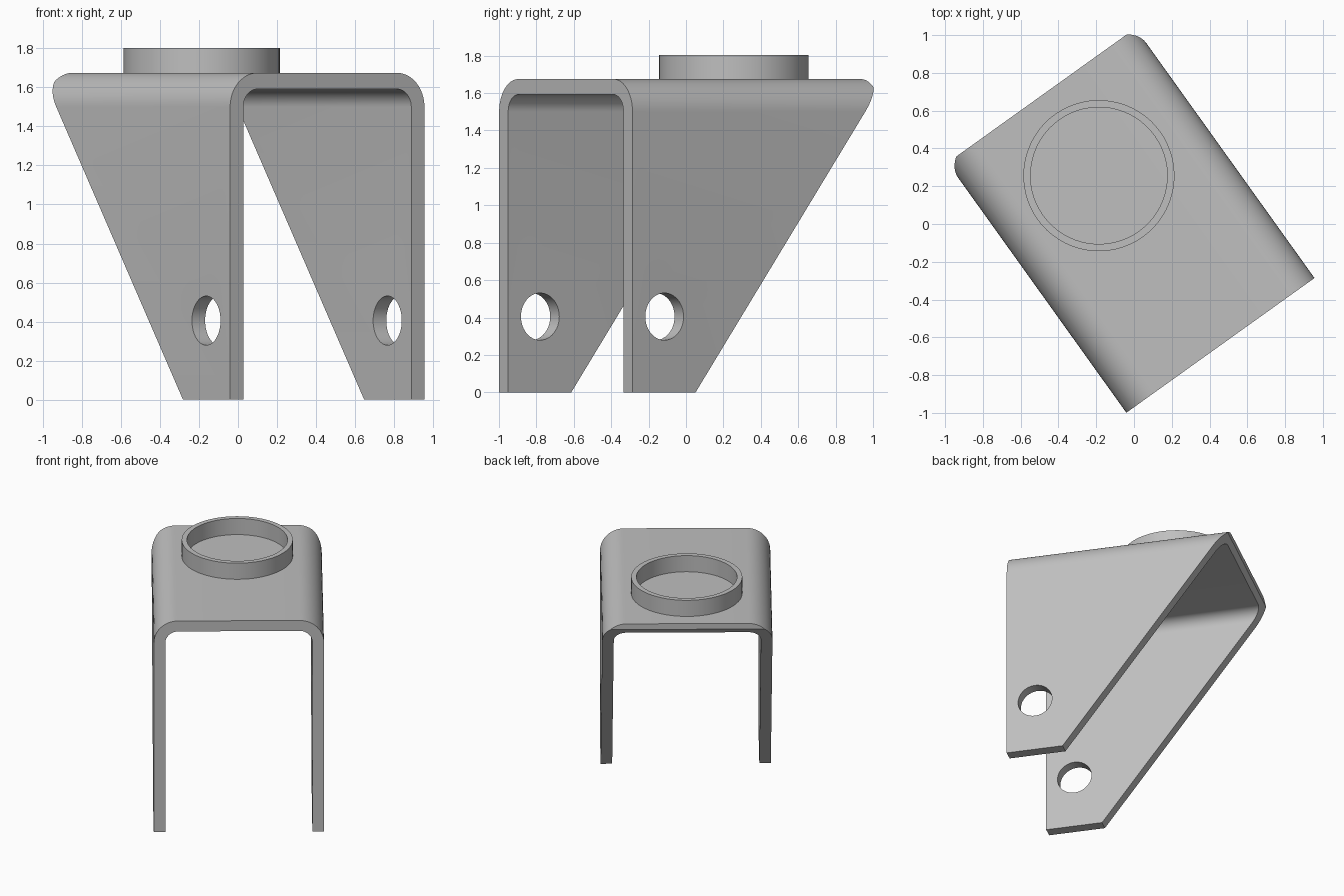
import bpy, bmesh
from math import sin, cos, pi, radians
from mathutils import Matrix, Vector

old = bpy.data.objects.get("Cube")
if old:
    bpy.data.objects.remove(old)

# Main dimensions
HALF, TOP, T, R = 0.6125, 1.675, 0.083, 0.175
LENGTH, FOOT, KNEE = 1.627, 0.415, 1.63
COLLAR_Y, COLLAR_R, COLLAR_IN, COLLAR_TOP = 1.105, 0.40, 0.362, 1.803
PLACE = Matrix.Translation((0.4575, -0.6425, 0)) @ Matrix.Rotation(radians(35.6), 4, 'Z')

steel = bpy.data.materials.new("grey_metal")
steel.use_nodes = True
grey = (0.52, 0.52, 0.52, 1)
steel.diffuse_color = grey
steel.node_tree.nodes["Principled BSDF"].inputs["Base Color"].default_value = grey


def make(name, bm):
    bmesh.ops.recalc_face_normals(bm, faces=bm.faces)
    mesh = bpy.data.meshes.new(name)
    bm.to_mesh(mesh)
    bm.free()
    mesh.materials.append(steel)
    ob = bpy.data.objects.new(name, mesh)
    bpy.context.collection.objects.link(ob)
    ob.matrix_world = PLACE
    return ob


def select(ob):
    bpy.ops.object.select_all(action='DESELECT')
    ob.select_set(True)
    bpy.context.view_layer.objects.active = ob


def arch(half, top, r, steps=12):
    """Inverted U outline from the left foot over the top to the right foot."""
    right = [(half - r + r * cos(a), top - r + r * sin(a))
             for a in (pi / 2 * i / steps for i in range(steps + 1))]
    left = [(-x, z) for x, z in right]
    return [(-half, 0)] + left + right[::-1] + [(half, 0)]


# Bent sheet: U profile extruded backwards
bm = bmesh.new()
outline = arch(HALF, TOP, R) + arch(HALF - T, TOP - T, R - T)[::-1]
face = bm.faces.new([bm.verts.new((x, 0, z)) for x, z in outline])
ext = bmesh.ops.extrude_face_region(bm, geom=[face], use_keep_orig=True)
bmesh.ops.translate(bm, vec=(0, LENGTH, 0),
                    verts=[v for v in ext["geom"] if isinstance(v, bmesh.types.BMVert)])

# Sloping rear cut of both side plates
slope = Vector((0, KNEE, FOOT - LENGTH))
bmesh.ops.bisect_plane(bm, geom=bm.verts[:] + bm.edges[:] + bm.faces[:],
                       plane_co=(0, FOOT, 0), plane_no=slope, clear_outer=True)
bmesh.ops.edgeloop_fill(bm, edges=[e for e in bm.edges if e.is_boundary])
bracket = make("fork_bracket", bm)

# Axle hole through both plates
bm = bmesh.new()
bmesh.ops.create_cone(bm, cap_ends=True, segments=48, radius1=0.126, radius2=0.126, depth=2,
                      matrix=Matrix.Translation((0, 0.21, 0.405)) @ Matrix.Rotation(pi / 2, 4, 'Y'))
cutter = make("axle_hole_cutter", bm)
cutter.hide_render = True
select(bracket)
mod = bracket.modifiers.new("axle_hole", 'BOOLEAN')
mod.operation, mod.solver, mod.object = 'DIFFERENCE', 'EXACT', cutter
bpy.ops.object.modifier_apply(modifier=mod.name)
bpy.data.objects.remove(cutter)

# Round collar on the top
bm = bmesh.new()
ring = [(COLLAR_IN, TOP - 0.01), (COLLAR_R, TOP - 0.01), (COLLAR_R, COLLAR_TOP), (COLLAR_IN, COLLAR_TOP)]
verts = [bm.verts.new((r, COLLAR_Y, z)) for r, z in ring]
edges = [bm.edges.new((verts[i], verts[i - 1])) for i in range(len(verts))]
bmesh.ops.spin(bm, geom=verts + edges, cent=(0, COLLAR_Y, 0), axis=(0, 0, 1),
               angle=2 * pi, steps=64, use_merge=True)
bmesh.ops.remove_doubles(bm, verts=bm.verts, dist=0.0001)
collar = make("top_collar", bm)

for ob in (bracket, collar):
    select(ob)
    bpy.ops.object.shade_smooth_by_angle(angle=radians(30))
